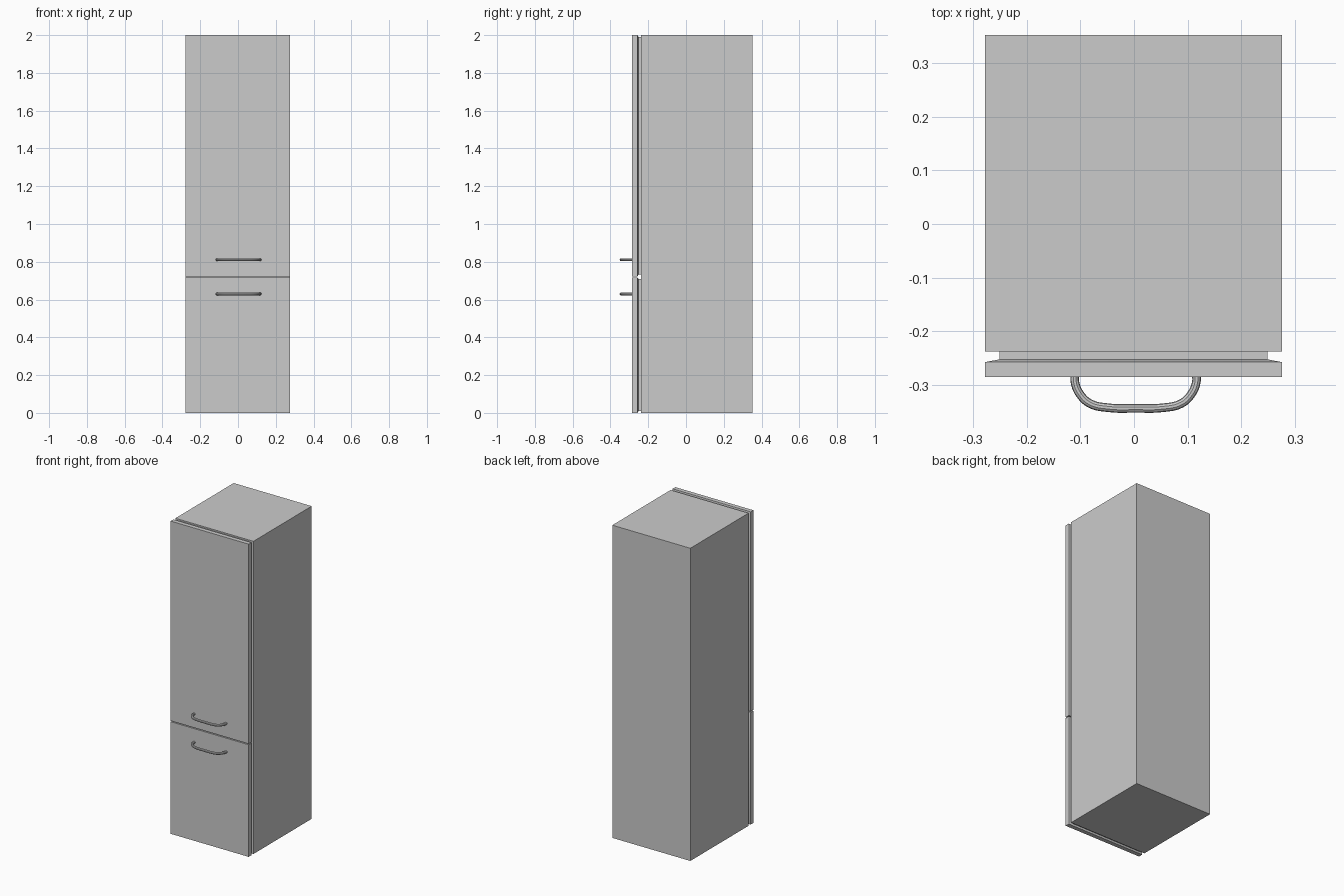
import bpy, bmesh

if "Cube" in bpy.data.objects:
    bpy.data.objects.remove(bpy.data.objects["Cube"])

CX = -0.001   # centre line of the cabinet
HW = 0.276    # half width


def finish(obj):
    bpy.ops.object.select_all(action='DESELECT')
    obj.select_set(True)
    bpy.context.view_layer.objects.active = obj
    bpy.ops.object.shade_smooth_by_angle(angle=0.6)


def loft(name, z0, z1, rings):
    """Rectangular rings (y, side inset, top/bottom inset) joined front to back."""
    bm = bmesh.new()
    loops = []
    for y, dx, dz in rings:
        w = HW - dx
        corners = [(-w, z0 + dz), (w, z0 + dz), (w, z1 - dz), (-w, z1 - dz)]
        loops.append([bm.verts.new((CX + x, y, z)) for x, z in corners])
    for a, b in zip(loops, loops[1:]):
        for i in range(4):
            j = (i + 1) % 4
            bm.faces.new((a[i], a[j], b[j], b[i]))
    bm.faces.new(loops[0])
    bm.faces.new(loops[-1])
    bmesh.ops.recalc_face_normals(bm, faces=bm.faces)
    mesh = bpy.data.meshes.new(name)
    bm.to_mesh(mesh)
    bm.free()
    obj = bpy.data.objects.new(name, mesh)
    bpy.context.collection.objects.link(obj)
    finish(obj)
    return obj


def handle(name, z):
    """Bowed tubular bar with both ends set into the door."""
    half = [(0.113, -0.280), (0.113, -0.294), (0.104, -0.316),
            (0.085, -0.334), (0.050, -0.342)]
    path = [(-x, y) for x, y in half] + [(0, -0.343)] + half[::-1]
    curve = bpy.data.curves.new(name, 'CURVE')
    curve.dimensions = '3D'
    curve.bevel_depth = 0.008
    curve.bevel_resolution = 3
    curve.use_fill_caps = True
    curve.resolution_u = 5
    spline = curve.splines.new('BEZIER')
    spline.bezier_points.add(len(path) - 1)
    for p, (x, y) in zip(spline.bezier_points, path):
        p.co = (x + 0.003, y, z)
        p.handle_left_type = p.handle_right_type = 'AUTO'
    obj = bpy.data.objects.new(name, curve)
    bpy.context.collection.objects.link(obj)
    bpy.ops.object.select_all(action='DESELECT')
    obj.select_set(True)
    bpy.context.view_layer.objects.active = obj
    bpy.ops.object.convert(target='MESH')
    finish(bpy.context.object)


# Cabinet body
loft("cabinet", 0, 2, [(-0.237, 0, 0), (0.352, 0, 0)])

# Doors with tapered backs, seals and handles
for label, z0, z1, hz in (("freezer", 0, 0.717, 0.63),
                          ("fridge", 0.723, 2, 0.811)):
    loft(label + "_door", z0, z1,
         [(-0.285, 0, 0), (-0.257, 0, 0), (-0.252, 0.026, 0.008)])
    loft(label + "_door_seal", z0, z1,
         [(-0.2525, 0.027, 0.009), (-0.2365, 0.027, 0.009)])
    handle(label + "_handle", hz)
